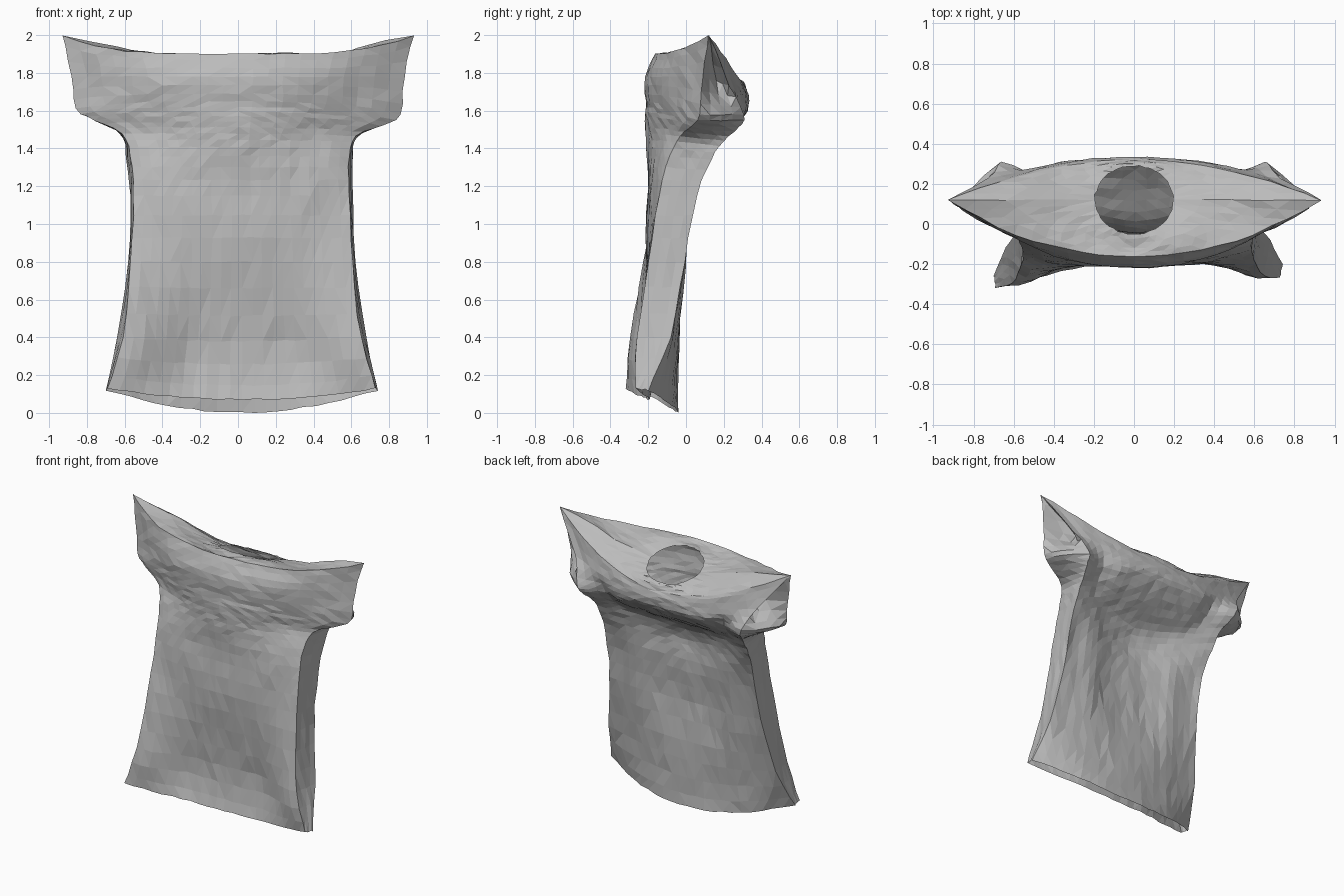
import bpy, bmesh, math, random
from mathutils import Vector

random.seed(4)
if "Cube" in bpy.data.objects:
    bpy.data.objects.remove(bpy.data.objects["Cube"], do_unlink=True)

fabric = bpy.data.materials.new("grey fabric")
fabric.use_nodes = True
GREY = (0.5, 0.5, 0.5, 1)
fabric.diffuse_color = GREY
fabric.node_tree.nodes["Principled BSDF"].inputs["Base Color"].default_value = GREY

COLS, SIDE, STEPS = 22, 4, 3

# Key rings from hem to shoulder rim:
# front corner xyz, front centre yz, back corner xyz, back centre yz
KEYS = [
    (.71, -.29, .13, -.20, .07, .72, -.23, .12, -.04, .00),
    (.63, -.28, .40, -.16, .38, .66, -.10, .40, -.04, .34),
    (.59, -.21, .80, -.21, .80, .60, -.02, .80, -.05, .76),
    (.57, -.15, 1.15, -.20, 1.15, .59, .05, 1.15, -.04, 1.07),
    (.58, -.09, 1.36, -.21, 1.36, .60, .13, 1.34, -.04, 1.21),
    (.62, -.03, 1.48, -.21, 1.48, .61, .20, 1.45, .02, 1.34),
    (.76, .03, 1.55, -.21, 1.57, .64, .28, 1.53, .17, 1.45),
    (.86, .07, 1.61, -.21, 1.65, .66, .31, 1.60, .30, 1.57),
    (.88, .09, 1.78, -.22, 1.78, .73, .23, 1.74, .33, 1.65),
    (.93, .12, 2.0, -.17, 1.90, .93, .12, 2.0, .32, 1.71),
]


def smooth_key(i, f):
    """Catmull-Rom blend of the key rings."""
    a, b, c, d = (KEYS[min(max(i + k, 0), len(KEYS) - 1)] for k in (-1, 0, 1, 2))
    return [q + .5 * f * (r - p + f * (2 * p - 5 * q + 4 * r - s + f * (3 * (q - r) + s - p)))
            for p, q, r, s in zip(a, b, c, d)]


def bump(value, centre, width):
    return math.exp(-((value - centre) / width) ** 2)


def drape(x, y, z):
    """Slight lopsided hang of the cloth."""
    low = max(0, 1 - z / 1.6)
    if x > 0:
        z -= .05 * bump(z, 1.55, .15) * x * x
    return Vector((x + .02 * min(1, low * 3), y + .04 * x * low, z))


def panel(corner, centre, power, lift, fold=0, pinch=0, ridge=0):
    """One curved row of cloth, from the right corner to the left."""
    row = []
    for k in range(COLS + 1):
        t = 2 * k / COLS - 1
        u = abs(t)
        step = min(1, max(0, (u - .35) / .6))
        e = (1 - fold) * u ** power + fold * step * step * (3 - 2 * step)
        y = centre[0] + (corner[1] - centre[0]) * e
        z = centre[1] + (corner[2] - centre[1]) * u ** lift
        y += ridge * bump(u, .6, .2) - pinch * bump(u, .75, .14)
        row.append(drape(corner[0] * t, y, z))
    return row


def ring(key):
    z = key[2]
    upper = min(1, max(0, (z - .9) / .6))
    front = panel(key[0:3], key[3:5], 3 - 1.1 * upper, 2 + 2 * upper,
                  fold=bump(z, .4, .3))
    shelf = bump(z, 1.4, .2)
    back = panel(key[5:8], key[8:10], 2.1 - .3 * upper - .4 * shelf, 1.8 - .6 * shelf,
                 pinch=.05 * bump(z, 1.6, .09), ridge=.035 * bump(z, .95, .35))[::-1]
    # side strips: flared at the sleeve hem, hollow at the sleeve ends
    hollow = .16 * bump(z, 1.8, .1) - .05 * bump(z, 1.6, .06)
    left, right = [], []
    for k in range(1, SIDE):
        f = k / SIDE
        inward = Vector((hollow * math.sin(math.pi * f), 0, 0))
        left.append(front[-1].lerp(back[0], f) - inward)
        right.append(back[-1].lerp(front[0], f) + inward)
    # soft creases across the front and back
    for row, sign in ((front, -1), (back, 1)):
        for p in row[1:-1]:
            p.y += sign * .006 * math.sin(11 * p.z + 3 * math.cos(3 * p.x))
    return front + left + back + right


rings = []
for i in range(len(KEYS) - 1):
    rings += [ring(smooth_key(i, s / STEPS)) for s in range(STEPS)]
rings.append(ring(KEYS[-1]))

# Body and sleeves
bm = bmesh.new()
grid = [[bm.verts.new(p) for p in r] for r in rings]
count = len(grid[0])
for low, high in zip(grid, grid[1:]):
    for k in range(count):
        n = (k + 1) % count
        bm.faces.new((low[k], low[n], high[n], high[k]))

# Shoulder panel between the rim and the round neck opening
rim = grid[-1][:COLS + 1] + grid[-1][COLS + SIDE:COLS + SIDE + COLS + 1]
neck = []
for k in range(len(rim)):
    half, m = divmod(k, COLS + 1)
    a = -math.pi / 2 + math.pi / 2 * (2 * m / COLS - 1) + math.pi * half
    y = .12 + .17 * math.sin(a)
    neck.append(Vector((.195 * math.cos(a), y, 1.89 - .38 * (y + .05))))
loop, LEVELS = rim, 5
for s in range(1, LEVELS + 1):
    f = s / LEVELS
    puff = .015 * math.sin(math.pi * f)
    inner = []
    for r, n in zip(rim, neck):
        p = r.co.lerp(n, f)
        p.z += puff * math.sin(9 * p.x + 5 * p.y)
        inner.append(bm.verts.new(p))
    for k in range(len(rim)):
        n = (k + 1) % len(rim)
        bm.faces.new((loop[k], loop[n], inner[n], inner[k]))
    loop = inner

bmesh.ops.remove_doubles(bm, verts=bm.verts[:], dist=.001)

# Irregular facets
for v in bm.verts:
    v.co += Vector([random.uniform(-.004, .004) for _ in range(3)])
    v.co.z = max(v.co.z, 0)
bmesh.ops.triangulate(bm, faces=bm.faces[:], quad_method='SHORT_EDGE')
bmesh.ops.recalc_face_normals(bm, faces=bm.faces[:])

mesh = bpy.data.meshes.new("shirt")
bm.to_mesh(mesh)
bm.free()
mesh.materials.append(fabric)
shirt = bpy.data.objects.new("shirt", mesh)
bpy.context.collection.objects.link(shirt)
